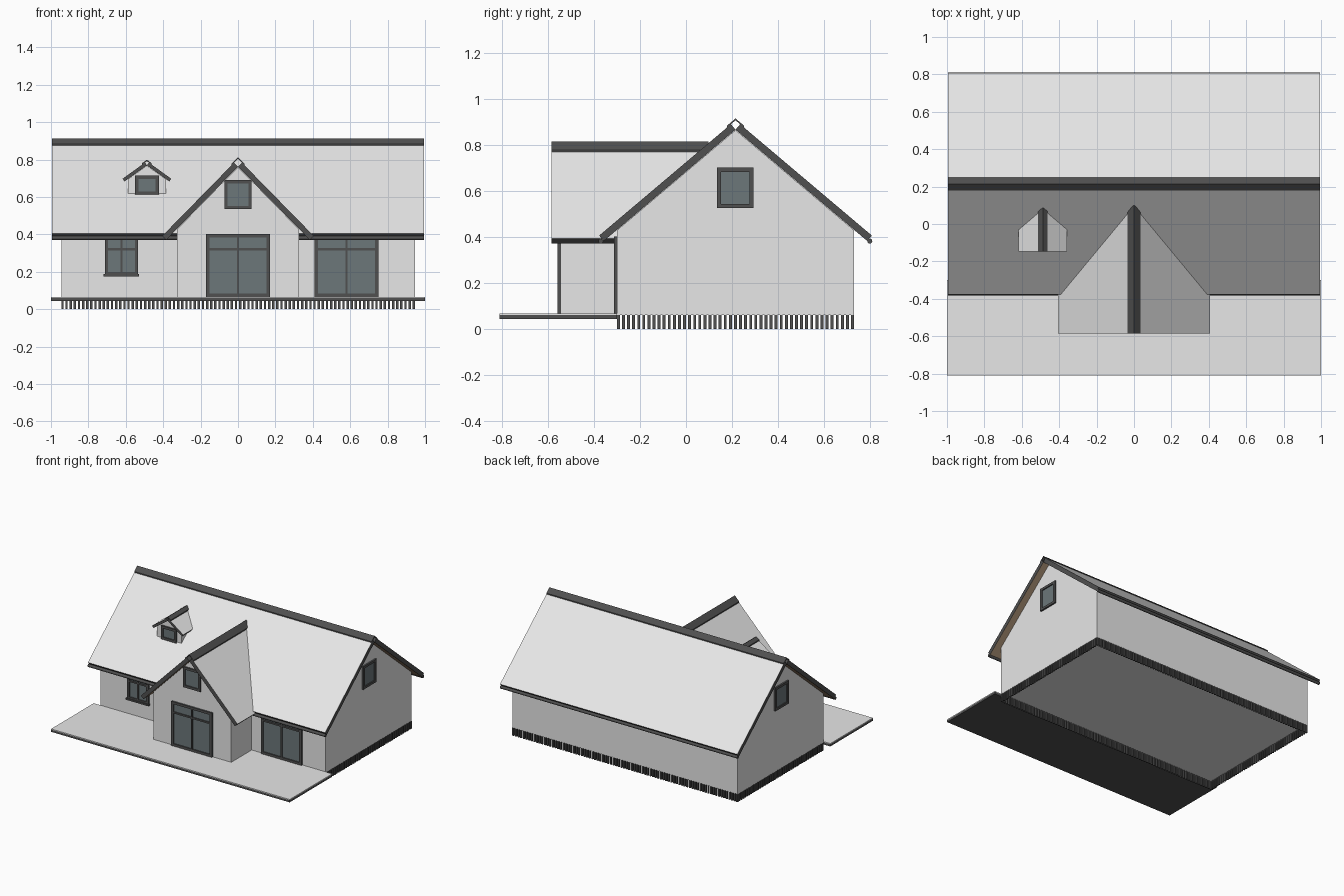
import bpy, bmesh, math
from mathutils import Vector

cube = bpy.data.objects.get("Cube")
if cube:
    bpy.data.objects.remove(cube, do_unlink=True)


def material(name, rgb):
    m = bpy.data.materials.new(name)
    m.use_nodes = True
    m.diffuse_color = (*rgb, 1)
    m.node_tree.nodes["Principled BSDF"].inputs["Base Color"].default_value = (*rgb, 1)
    return m


WHITE = material("white_plaster", (0.8, 0.8, 0.8))
DARK = material("dark_slate", (0.08, 0.08, 0.08))
GLASS = material("grey_glass", (0.15, 0.185, 0.195))
WOOD = material("brown_wood", (0.40, 0.28, 0.18))


def finish(name, bm, *mats):
    bmesh.ops.recalc_face_normals(bm, faces=bm.faces)
    mesh = bpy.data.meshes.new(name)
    bm.to_mesh(mesh)
    bm.free()
    for m in mats:
        mesh.materials.append(m)
    ob = bpy.data.objects.new(name, mesh)
    bpy.context.collection.objects.link(ob)
    return ob


def add_box(bm, lo, hi):
    lo, hi = Vector(lo), Vector(hi)
    verts = bmesh.ops.create_cube(bm, size=1)["verts"]
    for v in verts:
        v.co = Vector([(lo[i] + hi[i]) / 2 + v.co[i] * abs(hi[i] - lo[i]) for i in range(3)])


def box(name, lo, hi, mat):
    bm = bmesh.new()
    add_box(bm, lo, hi)
    return finish(name, bm, mat)


def prism(name, pts, axis, a, b, *mats):
    """Extrude a (horizontal, z) outline along the x or y axis from a to b."""
    bm = bmesh.new()
    place = (lambda h, z: (a, h, z)) if axis == "x" else (lambda h, z: (h, a, z))
    face = bm.faces.new([bm.verts.new(place(*p)) for p in pts])
    geom = bmesh.ops.extrude_face_region(bm, geom=[face])["geom"]
    shift = Vector((b - a, 0, 0)) if axis == "x" else Vector((0, b - a, 0))
    bmesh.ops.translate(bm, vec=shift, verts=[g for g in geom if isinstance(g, bmesh.types.BMVert)])
    return finish(name, bm, *mats)


def gable_walls(name, axis, c, left, right, bottom, peak, slope, a, b):
    pts = [(left, bottom), (right, bottom), (right, peak - slope * abs(right - c)),
           (c, peak), (left, peak - slope * abs(left - c))]
    return prism(name, pts, axis, a, b, WHITE)


def gable_roof(name, axis, c, peak, slope, half, thick, cap, a, b):
    """Two square-ended slabs meeting at their lower edge, with a folded ridge cap."""
    k = math.hypot(1, slope)
    run = half - thick * slope / k
    for side, label in ((-1, "near"), (1, "far")):
        low = [Vector((c, peak)), Vector((c + side * run, peak - slope * run))]
        normal = Vector((side * slope, 1)) / k
        top = [p + normal * thick for p in reversed(low)]
        ob = prism(f"{name}_{label}_slab", low + top, axis, a, b, DARK, WHITE, WOOD)
        out = Vector((0, normal.x, normal.y)) if axis == "x" else Vector((normal.x, 0, normal.y))
        for p in ob.data.polygons:
            d = p.normal.dot(out)
            p.material_index = 1 if d > 0.9 else 2 if d < -0.9 else 0
    apex, t = peak + thick * k + 0.008, 0.008
    outer = [(c + s * cap, apex - slope * cap * abs(s)) for s in (-1, 0, 1)]
    inner = [(h, z - t) for h, z in reversed(outer)]
    prism(f"{name}_ridge_cap", outer + inner, axis, a, b, DARK)


def window(name, facing, plane, u0, u1, v0, v1, centre=False, transom=None, sill=False, w=0.018):
    """Framed pane on a wall; u runs along the wall, v is height."""
    def spot(u, v, d):
        return (u, plane - d, v) if facing == "front" else (plane + d * facing, u, v)
    bars = [(u0, u0 + w, v0, v1), (u1 - w, u1, v0, v1), (u0, u1, v0, v0 + w), (u0, u1, v1 - w, v1)]
    if centre:
        m = (u0 + u1) / 2
        bars.append((m - w / 3, m + w / 3, v0, v1))
    if transom:
        bars.append((u0, u1, transom - w / 3, transom + w / 3))
    bm = bmesh.new()
    for a, b, c, d in bars:
        add_box(bm, spot(a, c, -0.005), spot(b, d, 0.012))
    if sill:
        add_box(bm, spot(u0 - 0.006, v0 - 0.006, 0), spot(u1 + 0.006, v0 + 0.006, 0.02))
    finish(name + "_frame", bm, DARK)
    box(name + "_glass", spot(u0, v0, -0.003), spot(u1, v1, 0.004), GLASS)


# Main house
SLOPE, RIDGE_Y, PEAK = 0.845, 0.215, 0.865
gable_walls("house_walls", "x", RIDGE_Y, -0.30, 0.73, 0.06, PEAK - 0.002, SLOPE, -0.945, 0.945)
gable_roof("main_roof", "x", RIDGE_Y, PEAK, SLOPE, 0.592, 0.031, 0.036, -0.995, 0.995)

# Gutters along both eaves
for label, y in (("front", -0.37), ("back", 0.798)):
    bpy.ops.mesh.primitive_cylinder_add(vertices=12, radius=0.011, depth=1.99,
                                        location=(0, y, 0.381), rotation=(0, math.pi / 2, 0))
    gutter = bpy.context.object
    gutter.name = label + "_gutter"
    gutter.data.materials.append(DARK)
    bpy.ops.object.shade_smooth_by_angle()

# Front cross gable
gable_walls("porch_walls", "y", 0, -0.325, 0.325, 0.062, 0.76, 1.02, -0.545, 0.0)
gable_roof("porch_roof", "y", 0, 0.762, 1.02, 0.405, 0.03, 0.036, -0.585, 0.098)

# Dormer
DX = -0.487
gable_walls("dormer_walls", "y", DX, DX - 0.102, DX + 0.102, 0.615, 0.768, 0.72, -0.126, 0.03)
gable_roof("dormer_roof", "y", DX, 0.769, 0.72, 0.13, 0.018, 0.025, -0.147, 0.085)

# Windows and doors
window("dormer_window", "front", -0.126, DX - 0.064, DX + 0.064, 0.612, 0.714)
window("attic_window", "front", -0.545, -0.073, 0.073, 0.535, 0.69)
window("porch_door", "front", -0.545, -0.17, 0.17, 0.066, 0.402, True, 0.32)
window("patio_door", "front", -0.30, 0.41, 0.75, 0.066, 0.402, True, 0.32)
window("kitchen_window", "front", -0.30, -0.712, -0.534, 0.182, 0.402, True, 0.32, True)
for label, side in (("left", 1), ("right", -1)):
    window(label + "_gable_window", side, 0.945 * side, 0.135, 0.293, 0.525, 0.70)

# Terrace
box("terrace_base", (-1, -0.81, 0.044), (1, -0.30, 0.06), DARK)
box("terrace_top", (-1, -0.81, 0.06), (1, -0.30, 0.066), WHITE)


# Open slatted skirt below the floor
def slats(name, lo, size, step, count, axis):
    bm = bmesh.new()
    for i in range(count):
        p = Vector(lo)
        p[axis] += i * step
        add_box(bm, p, p + Vector(size))
    finish(name, bm, DARK)


for label, y in (("front", -0.30), ("back", 0.718)):
    slats(label + "_skirt", (-0.945, y, 0), (0.0125, 0.012, 0.06), 0.0221, 86, 0)
for label, x in (("right", -0.945), ("left", 0.933)):
    slats(label + "_skirt", (x, -0.30, 0), (0.012, 0.0125, 0.06), 0.0221, 47, 1)
